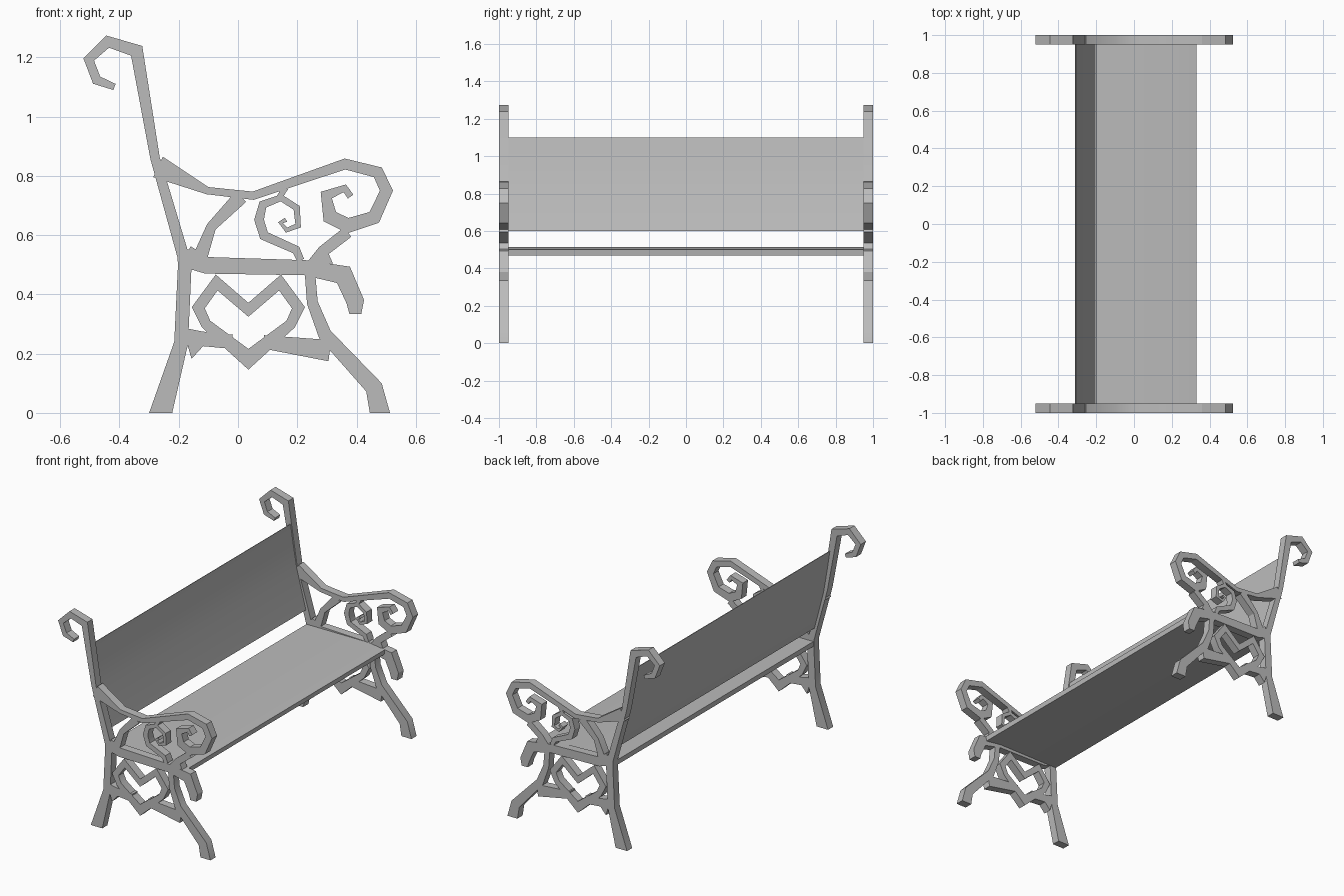
import bpy
import bmesh
from math import radians
from mathutils import Vector

UNIT = 0.01          # profile coordinates are in hundredths
INNER, OUTER = 0.95, 1.0

old = bpy.data.objects.get("Cube")
if old:
    bpy.data.objects.remove(old, do_unlink=True)

grey = bpy.data.materials.new("grey_paint")
grey.use_nodes = True
colour = (0.5, 0.5, 0.5, 1.0)
grey.diffuse_color = colour
grey.node_tree.nodes["Principled BSDF"].inputs["Base Color"].default_value = colour


def edge_pairs(path, closed, level_end):
    """Left and right edge points of a flat band of varying width."""
    points = [Vector((x, z)) for x, z, width in path]
    count = len(points)
    pairs = []
    for i, (x, z, width) in enumerate(path):
        before = points[i - 1] if closed or i > 0 else None
        after = points[(i + 1) % count] if closed or i < count - 1 else None
        direction = Vector((0, 0))
        if before is not None:
            direction += (points[i] - before).normalized()
        if after is not None:
            direction += (after - points[i]).normalized()
        direction.normalize()
        normal = Vector((-direction.y, direction.x))
        if level_end and after is None:
            normal = Vector((1 if normal.x > 0 else -1, 0))
        offset = normal * width / 2
        pairs.append((points[i] + offset, points[i] - offset))
    return pairs


def band(name, path, near=INNER, far=OUTER, closed=False, level_end=False, mirrored=True):
    """Solid band following a path in the xz plane, extruded along y."""
    bm = bmesh.new()
    rings = []
    for left, right in edge_pairs(path, closed, level_end):
        corners = [(left, near), (right, near), (right, far), (left, far)]
        rings.append([bm.verts.new((p.x * UNIT, y, p.y * UNIT)) for p, y in corners])
    followers = rings[1:] + rings[:1] if closed else rings[1:]
    for ring, following in zip(rings, followers):
        for k in range(4):
            n = (k + 1) % 4
            bm.faces.new((ring[k], ring[n], following[n], following[k]))
    if not closed:
        bm.faces.new(rings[0])
        bm.faces.new(rings[-1])
    bmesh.ops.recalc_face_normals(bm, faces=bm.faces)
    mesh = bpy.data.meshes.new(name)
    bm.to_mesh(mesh)
    bm.free()
    mesh.materials.append(grey)
    part = bpy.data.objects.new(name, mesh)
    bpy.context.collection.objects.link(part)
    if mirrored:
        mirror = part.modifiers.new("other_end", "MIRROR")
        mirror.use_axis = (False, True, False)
        mirror.use_mirror_merge = False
    bpy.ops.object.select_all(action="DESELECT")
    part.select_set(True)
    bpy.context.view_layer.objects.active = part
    bpy.ops.object.shade_smooth_by_angle(angle=radians(30))
    return part


# Back post with a curled top
band("back_post", [
    (-41.7, 110, 2.2), (-47.7, 112.3, 3.4), (-50.4, 119.3, 3.7), (-44, 125.3, 4.2),
    (-34.2, 122.2, 5), (-28, 86, 3.2), (-18.5, 53, 4)])

# Legs
band("back_leg", [(-18.3, 55, 4.2), (-18, 49, 4.6), (-19.2, 23.6, 4.7), (-26.1, 0, 7.8)],
     level_end=True)
band("front_leg", [(24.3, 47, 3.5), (25.1, 37.2, 3.7), (29.3, 26.5, 4.6), (45.9, 8.6, 5.9),
                   (47.9, 0, 6.8)], level_end=True)

# Armrest curling into a scroll at the front
band("armrest", [
    (-27, 83, 7.6), (-10.3, 75, 2.5), (5.1, 73.3, 2.8), (36.1, 84, 3.7),
    (47.2, 81.2, 4.2), (50.1, 75, 4.4), (46, 66, 4.8), (37.1, 63.2, 5.2),
    (31, 66.2, 5.2), (29.8, 73.5, 4.4), (36, 75.8, 2.7), (38, 73, 2.3)])

# Seat rail with a drooping front tip
band("seat_rail", [(-17.5, 52.8, 7.5), (-10.5, 49.8, 5.7), (22.6, 49, 5.1), (35.6, 46.6, 7),
                   (39.6, 37.5, 6), (39.6, 33.4, 4)], level_end=True)

# Braces between the armrest and the seat rail
band("rear_brace", [(1, 73, 5), (-9, 62.8, 3.4), (-13, 52, 5)])
band("front_brace", [(37, 61, 4), (29, 54.8, 4), (27.5, 50.5, 9)], level_end=True)

# Small spiral under the armrest
band("small_scroll", [
    (21.2, 51.5, 2.4), (19.6, 55, 3), (8.8, 59.8, 3.4), (7.1, 65.2, 3.3),
    (8.4, 70.3, 3), (14.5, 72.6, 2.4), (19.8, 69.2, 2.4), (20.3, 63.2, 2.2),
    (16.4, 61.7, 1.8), (14.4, 64.2, 1.7), (16.2, 65.2, 1.5)])
band("scroll_link", [(13.5, 72, 2), (16, 76, 2)])

# Heart ornament, mirrored about its own centre line
centre = 3.5
lobe = [(10.7, 44, 5.4), (16.9, 35.5, 4.4), (14.3, 30, 3.6)]
heart = [(centre, 34.8, 4.7)]
heart += [(centre + x, z, width) for x, z, width in lobe]
heart += [(centre, 18.1, 7)]
heart += [(centre - x, z, width) for x, z, width in reversed(lobe)]
band("heart", heart, closed=True)

# Stretchers joining the heart to the legs
band("rear_stretcher", [(-17.2, 23.5, 11), (-12, 25, 5), (-2, 24, 4.8)])
band("front_stretcher", [(8.5, 24, 4.5), (31, 21, 7.2)])

# Seat board and thin backrest sheet between the two ends
band("seat", [(-20, 50, 3), (22, 50, 3), (33, 48.5, 3)], near=-INNER, far=INNER,
     mirrored=False)
band("backrest", [(-31, 110, 0.4), (-29.2, 98, 0.4), (-26.8, 84, 0.4), (-20.6, 60, 0.4)],
     near=-INNER, far=INNER, mirrored=False)
